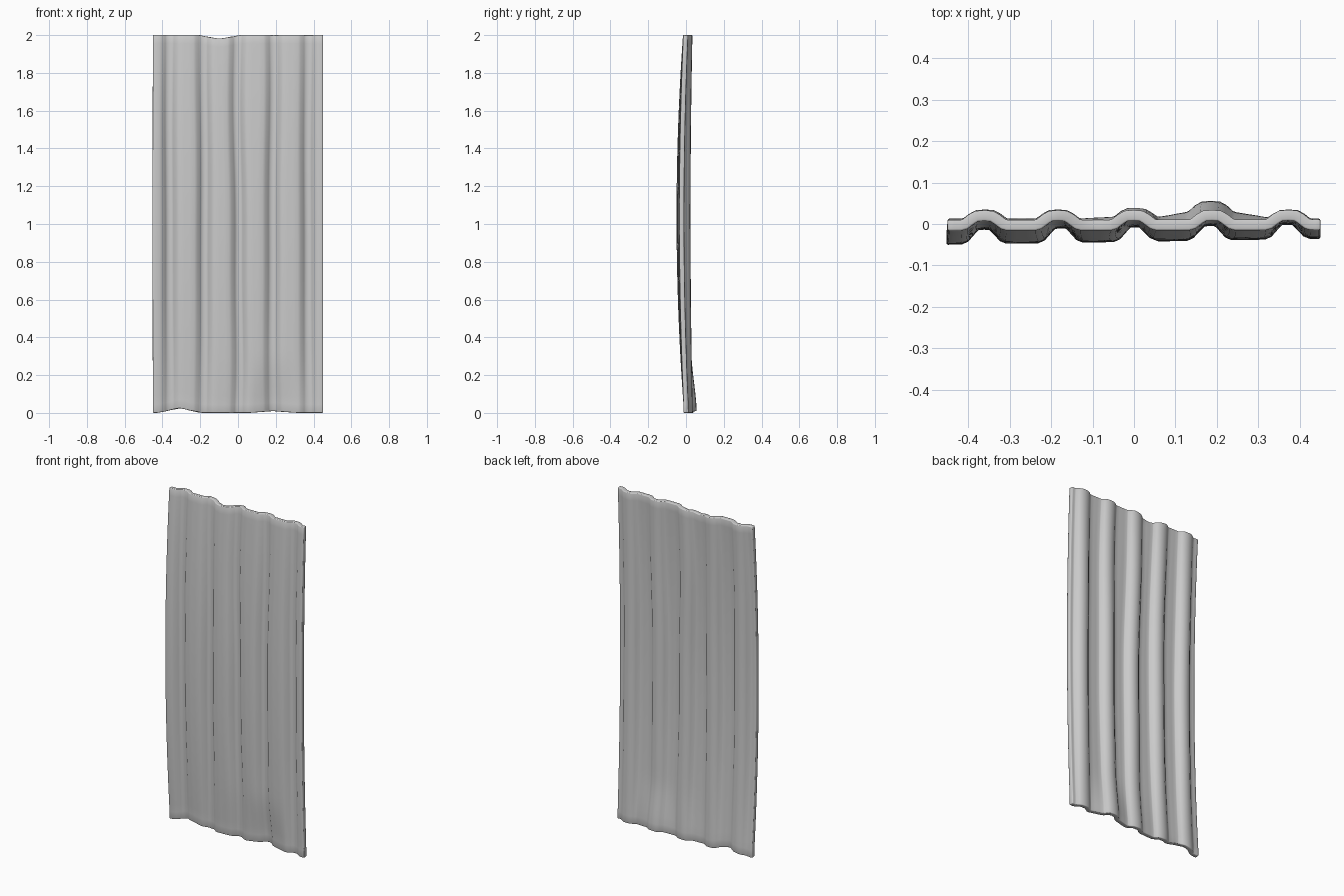
import bpy, bmesh, math

if "Cube" in bpy.data.objects:
    bpy.data.objects.remove(bpy.data.objects["Cube"])

RIDGES = [-0.362, -0.18, 0.002, 0.185, 0.371]
# ridge cross-section: offset from ridge centre, relative height
SECTION = [(-.056, 0), (-.046, .12), (-.03, .65), (-.018, .95), (0, 1),
           (.018, .95), (.03, .65), (.046, .12), (.056, 0)]
SHIFT = [(.002, 1.0), (-.003, 2.2), (.006, 0.4), (.004, 3.0), (.002, 1.7)]
ROWS = 44


def tent(x, centre, half):
    return max(0.0, 1 - abs(x - centre) / half)


# columns across the sheet: (x, ridge height factor, ridge index)
cols = [(-0.45, 0, 0), (-0.434, 0, 0)]
for i, c in enumerate(RIDGES):
    cols += [(c + dx, h, i) for dx, h in SECTION]
    if i < len(RIDGES) - 1:
        mid = (c + RIDGES[i + 1]) / 2
        cols += [(mid - 0.012, 0, i), (mid + 0.012, 0, i + 1)]
cols += [(0.438, 0, 4), (0.45, 0, 4)]


def point(x, h, i, t):
    # nicked top and bottom edges
    low = 0.025 * tent(x, -0.31, 0.12) + 0.010 * tent(x, 0.185, 0.13)
    high = 2 - 0.020 * tent(x, -0.095, 0.11)
    z = low + t * (high - low)
    # bowed sheet, deepest near mid height and on the left
    bow = max(0.0, 1 - abs(2 * t - 1.04) ** 2)
    y = -(0.030 - 0.016 * x) * bow + (0.022 + 0.013 * bow) * h
    # bent lower lip
    lip = max(0.0, 1 - z / 0.32) ** 2 * (3 - 2 * max(0.0, 1 - z / 0.32))
    y += lip * (0.021 * min(1, 1.25 * tent(x, 0.185, 0.15))
                + 0.006 * tent(x, -0.03, 0.1))
    # ridges wander slightly along their length
    amp, ph = SHIFT[i]
    edge = min(1, (0.45 - abs(x)) / 0.05)
    x += edge * amp * (math.sin(5 * t + ph) + 0.4 * math.sin(13 * t + ph))
    # left side edge bulges a little
    if x < -0.42:
        x -= 0.003 * math.sin(math.pi * t)
    return x, y, z


# corrugated sheet surface
bm = bmesh.new()
grid = [[bm.verts.new(point(x, h, i, r / ROWS)) for x, h, i in cols]
        for r in range(ROWS + 1)]
for a, b in zip(grid, grid[1:]):
    for k in range(len(cols) - 1):
        bm.faces.new((a[k], a[k + 1], b[k + 1], b[k]))
mesh = bpy.data.meshes.new("corrugated_sheet")
bm.to_mesh(mesh)
bm.free()
sheet = bpy.data.objects.new("corrugated_sheet", mesh)
bpy.context.collection.objects.link(sheet)

# sheet thickness and softened rim
solid = sheet.modifiers.new("thickness", 'SOLIDIFY')
solid.thickness = 0.026
solid.offset = 0
bevel = sheet.modifiers.new("soft_rim", 'BEVEL')
bevel.width = 0.004
bevel.segments = 2
bevel.limit_method = 'ANGLE'
bevel.angle_limit = math.radians(60)

bpy.context.view_layer.objects.active = sheet
sheet.select_set(True)
bpy.ops.object.shade_smooth_by_angle(angle=math.radians(50))
